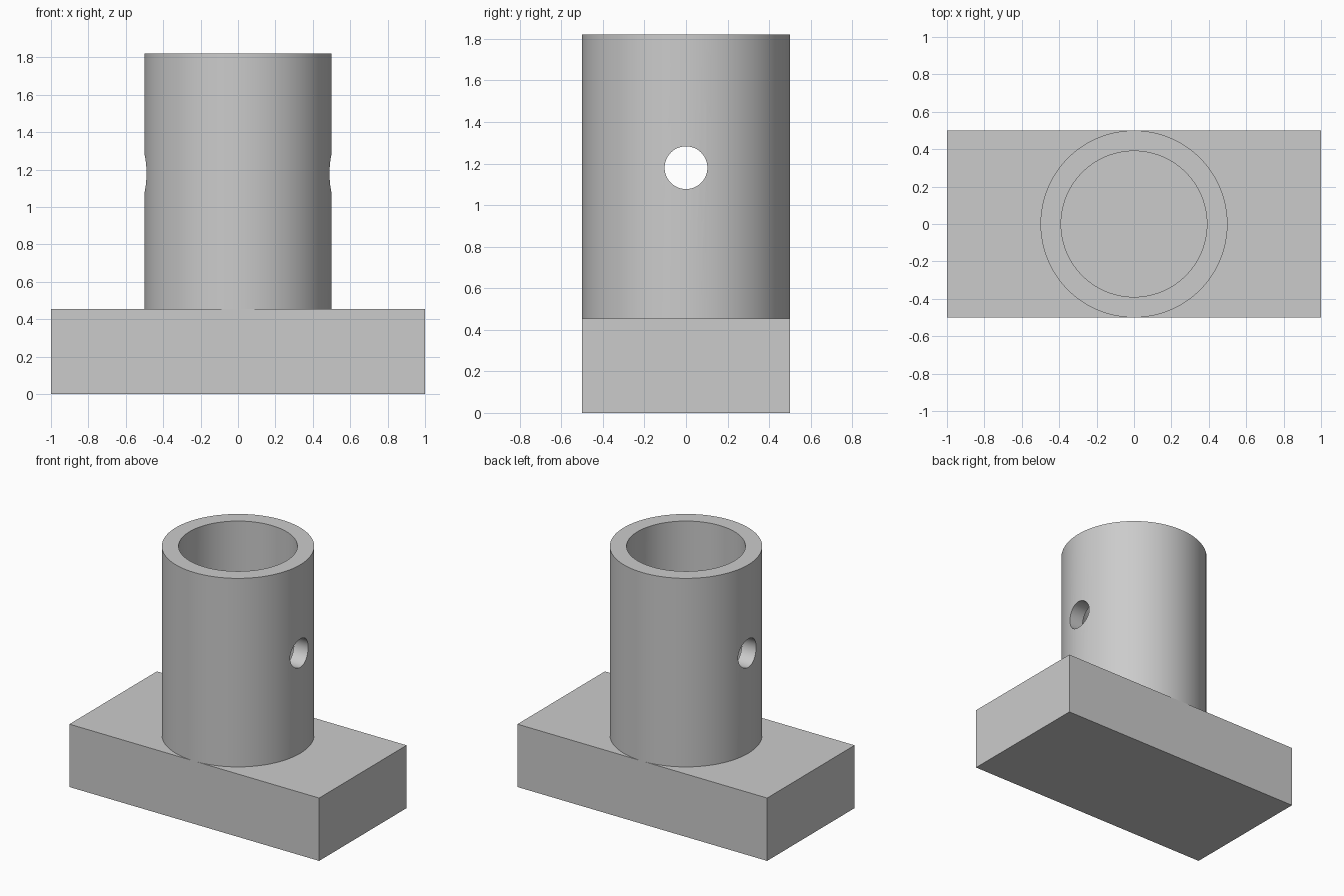
import bpy
import bmesh
from math import radians, pi
from mathutils import Matrix

default = bpy.data.objects.get("Cube")
if default:
    bpy.data.objects.remove(default, do_unlink=True)

BASE_TOP, TOTAL = 0.455, 1.82
OUTER, INNER = 0.5, 0.39
HOLE_Z, HOLE_R = 1.18, 0.103

grey = bpy.data.materials.new("plain grey")
grey.use_nodes = True
colour = (0.6, 0.6, 0.6, 1)
grey.diffuse_color = colour
grey.node_tree.nodes["Principled BSDF"].inputs["Base Color"].default_value = colour


def finish(name, bm):
    mesh = bpy.data.meshes.new(name)
    bmesh.ops.recalc_face_normals(bm, faces=bm.faces)
    bm.to_mesh(mesh)
    bm.free()
    mesh.materials.append(grey)
    obj = bpy.data.objects.new(name, mesh)
    bpy.context.collection.objects.link(obj)
    return obj


# Rectangular base block
bm = bmesh.new()
bmesh.ops.create_cube(bm, size=1, matrix=Matrix.Translation((0, 0, BASE_TOP / 2))
                      @ Matrix.Diagonal((2, 1, BASE_TOP, 1)))
finish("base_block", bm)

# Hollow upright tube, a closed rectangle spun around z
bm = bmesh.new()
profile = [(INNER, BASE_TOP), (OUTER, BASE_TOP), (OUTER, TOTAL), (INNER, TOTAL)]
verts = [bm.verts.new((r, 0, z)) for r, z in profile]
edges = [bm.edges.new((verts[i - 1], verts[i])) for i in range(4)]
bmesh.ops.spin(bm, geom=verts + edges, cent=(0, 0, 0), axis=(0, 0, 1),
               angle=2 * pi, steps=96, use_merge=True)
bmesh.ops.remove_doubles(bm, verts=bm.verts, dist=0.0001)
tube = finish("tube", bm)

# Cross hole drilled through both walls along x
bm = bmesh.new()
bmesh.ops.create_cone(bm, cap_ends=True, segments=48, radius1=HOLE_R, radius2=HOLE_R,
                      depth=1.4, matrix=Matrix.Translation((0, 0, HOLE_Z))
                      @ Matrix.Rotation(pi / 2, 4, "Y"))
cutter = finish("cross_hole_cutter", bm)
cutter.hide_render = True
drill = tube.modifiers.new("cross_hole", "BOOLEAN")
drill.operation = "DIFFERENCE"
drill.solver = "EXACT"
drill.object = cutter

bpy.ops.object.select_all(action="DESELECT")
tube.select_set(True)
bpy.context.view_layer.objects.active = tube
bpy.ops.object.modifier_apply(modifier=drill.name)
bpy.data.objects.remove(cutter, do_unlink=True)
bpy.ops.object.shade_smooth_by_angle(angle=radians(30))
